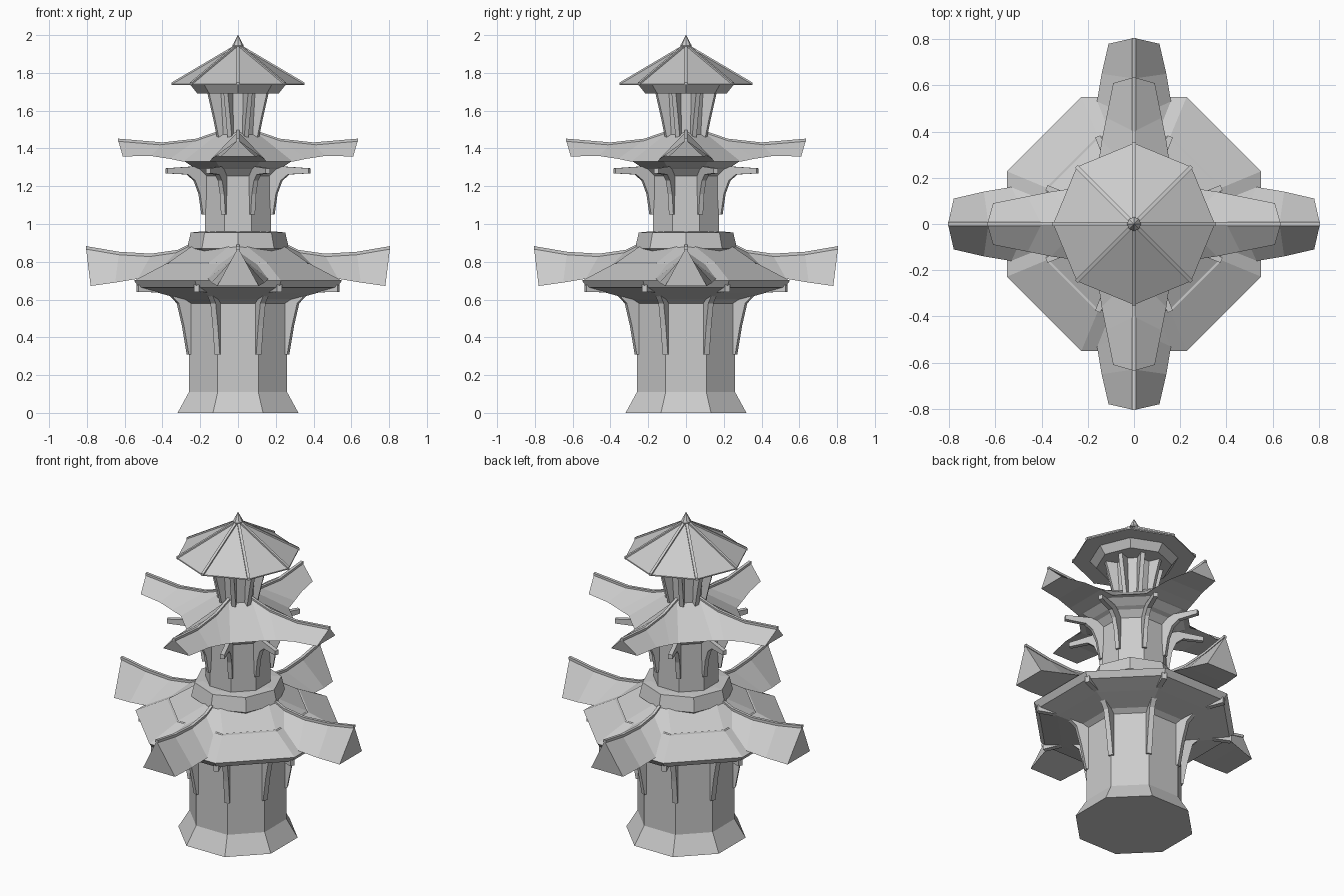
import bpy, bmesh
from math import pi, cos, sin
from mathutils import Matrix

if "Cube" in bpy.data.objects:
    bpy.data.objects.remove(bpy.data.objects["Cube"])

FLAT = pi / 8   # flat octagon sides face the axes
CORNER = 0.0    # octagon corners lie on the axes


def finish(name, bm):
    bmesh.ops.remove_doubles(bm, verts=bm.verts, dist=1e-5)
    bmesh.ops.recalc_face_normals(bm, faces=bm.faces)
    mesh = bpy.data.meshes.new(name)
    bm.to_mesh(mesh)
    bm.free()
    ob = bpy.data.objects.new(name, mesh)
    bpy.context.collection.objects.link(ob)
    return ob


def octagon(name, profile, phase):
    """Stack octagonal rings; sizes are apothems when flats face the axes."""
    bm = bmesh.new()
    k = 1 / cos(pi / 8) if phase == FLAT else 1
    rings = [[bm.verts.new((r * k * cos(phase + i * pi / 4), r * k * sin(phase + i * pi / 4), z))
              for i in range(8)] for r, z in profile]
    for a, b in zip(rings, rings[1:]):
        for i in range(8):
            j = (i + 1) % 8
            bm.faces.new((a[i], a[j], b[j], b[i]))
    bm.faces.new(rings[0])
    bm.faces.new(rings[-1])
    return finish(name, bm)


def fins(name, outline, width, count, phase):
    """Extrude an (r, z) outline into a plate and repeat it around the tower."""
    bm = bmesh.new()
    for n in range(count):
        sides = [[bm.verts.new((r, s * width / 2, z)) for r, z in outline] for s in (-1, 1)]
        a, b = sides
        bm.faces.new(a)
        bm.faces.new(b)
        for i in range(len(a)):
            j = (i + 1) % len(a)
            bm.faces.new((a[i], a[j], b[j], b[i]))
        bmesh.ops.rotate(bm, verts=a + b, cent=(0, 0, 0),
                         matrix=Matrix.Rotation(phase + n * 2 * pi / count, 3, 'Z'))
    return finish(name, bm)


def ridge_bars(name, line, width, height, count):
    outline = [(r, z + height) for r, z in line] + [(r, z - height) for r, z in reversed(line)]
    return fins(name, outline, width, count, 0)


def winged_roof(name, ridge, eave):
    """Four gabled wings joined by sloping diagonal panels."""
    bm = bmesh.new()
    for n in range(4):
        rot = Matrix.Rotation(n * pi / 2, 3, 'Z')

        def v(*co):
            p = bm.verts.new(co)
            p.co = rot @ p.co
            return p
        top = [v(r, 0, z) for r, z in ridge]
        left = [v(x, y, z) for x, y, z in eave]
        right = [v(x, -y, z) for x, y, z in eave]
        for i in range(len(ridge) - 1):
            bm.faces.new((top[i], top[i + 1], left[i + 1], left[i]))
            bm.faces.new((top[i], right[i], right[i + 1], top[i + 1]))
            bm.faces.new((left[i], left[i + 1], right[i + 1], right[i]))
        bm.faces.new((top[-1], right[-1], left[-1]))
        # diagonal panel, centre cap and underside
        x, y, z = eave[0]
        r, h = ridge[0]
        bm.faces.new((v(r, 0, h), v(x, y, z), v(y, x, z), v(0, r, h)))
        bm.faces.new((v(0, 0, h), v(r, 0, h), v(0, r, h)))
        bm.faces.new((v(0, 0, z), v(x, -y, z), v(x, y, z)))
        bm.faces.new((v(0, 0, z), v(x, y, z), v(y, x, z)))
    return finish(name, bm)


# Lower storey
octagon("lower_tower", [(0.32, 0), (0.26, 0.11), (0.26, 0.62)], FLAT)
octagon("lower_eaves", [(0.26, 0.58), (0.29, 0.60), (0.42, 0.635), (0.525, 0.665),
                        (0.55, 0.70), (0.38, 0.79)], FLAT)
fins("lower_brackets", [(0.27, 0.31), (0.288, 0.31), (0.315, 0.46), (0.345, 0.58), (0.385, 0.62),
                        (0.45, 0.638), (0.575, 0.64), (0.575, 0.68), (0.36, 0.68), (0.27, 0.60)],
     0.03, 8, FLAT)
lower_ridge = [(0.19, 0.92), (0.32, 0.855), (0.46, 0.835), (0.63, 0.845), (0.805, 0.875)]
winged_roof("lower_winged_roof", lower_ridge,
            [(0.37, 0.155, 0.795), (0.43, 0.16, 0.745), (0.53, 0.16, 0.71),
             (0.65, 0.14, 0.69), (0.78, 0.11, 0.672)])
ridge_bars("lower_roof_ridges", lower_ridge, 0.018, 0.008, 4)

# Balcony between the storeys
octagon("balcony", [(0.19, 0.81), (0.27, 0.87), (0.25, 0.955), (0.20, 0.96)], CORNER)

# Middle storey
octagon("middle_tower", [(0.175, 0.94), (0.175, 1.28)], FLAT)
octagon("middle_eaves", [(0.17, 1.25), (0.21, 1.29), (0.235, 1.30), (0.28, 1.33)], FLAT)
fins("middle_brackets", [(0.192, 1.05), (0.205, 1.05), (0.222, 1.16), (0.25, 1.23), (0.29, 1.262),
                         (0.41, 1.268), (0.41, 1.295), (0.25, 1.305), (0.185, 1.27), (0.185, 1.16)],
     0.025, 8, FLAT)
upper_ridge = [(0.09, 1.49), (0.22, 1.445), (0.40, 1.425), (0.635, 1.445)]
winged_roof("upper_winged_roof", upper_ridge,
            [(0.29, 0.15, 1.33), (0.36, 0.14, 1.345), (0.46, 0.12, 1.36), (0.61, 0.09, 1.358)])
ridge_bars("upper_roof_ridges", upper_ridge, 0.018, 0.007, 4)

# Lantern storey
octagon("lantern_core", [(0.085, 1.42), (0.10, 1.70)], FLAT)
fins("lantern_ribs", [(0.07, 1.44), (0.115, 1.455), (0.14, 1.57), (0.172, 1.70), (0.08, 1.70)],
     0.025, 8, FLAT)
octagon("lantern_collar", [(0.215, 1.69), (0.255, 1.74)], CORNER)

# Top roof and finial
octagon("top_roof", [(0.35, 1.735), (0.35, 1.742), (0.015, 1.94)], CORNER)
ridge_bars("top_roof_ridges", [(0.02, 1.938), (0.352, 1.742)], 0.016, 0.007, 8)
octagon("finial", [(0.022, 1.92), (0.03, 1.945), (0.001, 2.0)], CORNER)
